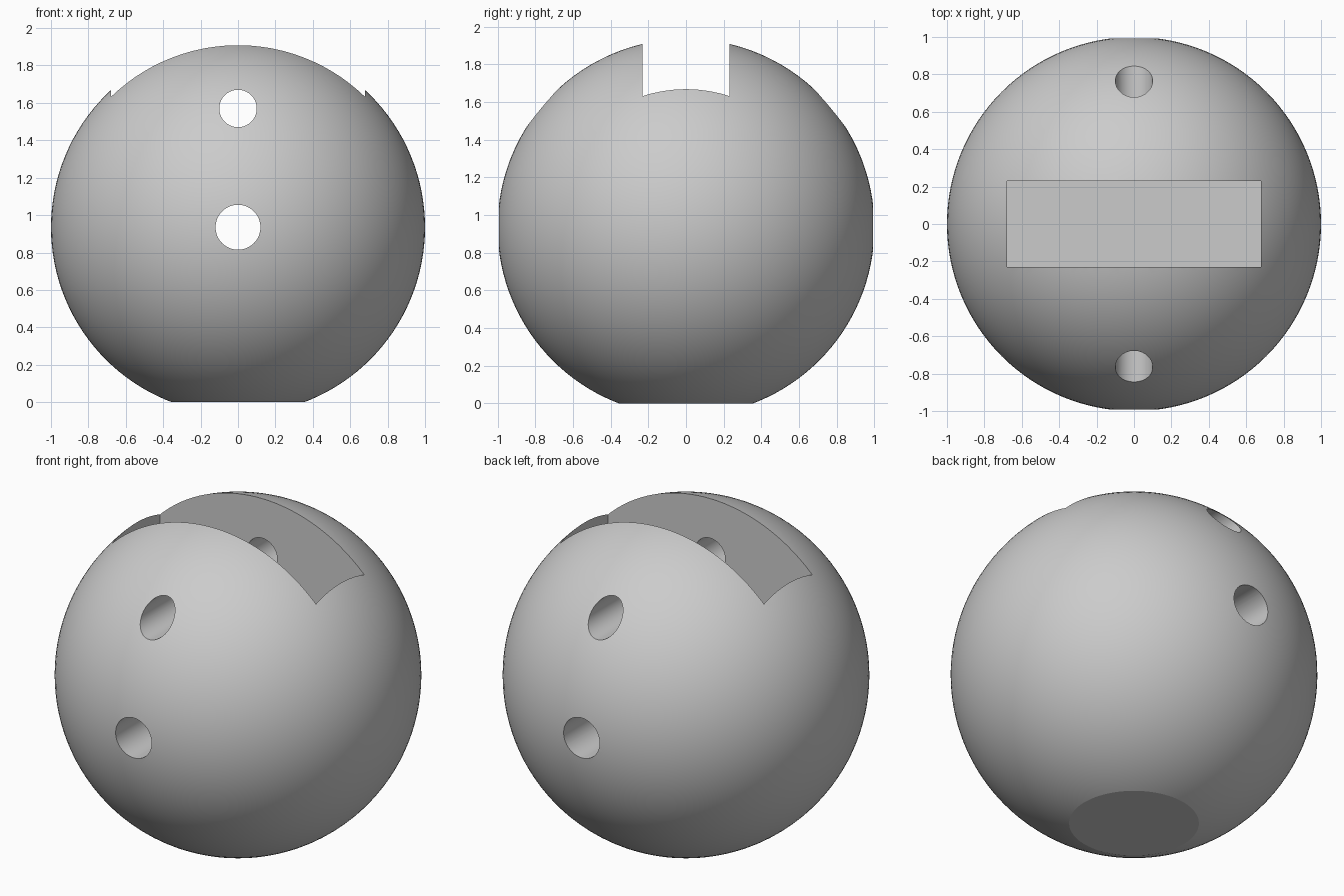
import bpy, bmesh, math
from mathutils import Matrix, Vector

if "Cube" in bpy.data.objects:
    bpy.data.objects.remove(bpy.data.objects["Cube"])

CENTRE_Z = 0.935      # height of the ball centre
SLOT = (1.36, 0.46)   # slot length and width
SLOT_FLOOR = 1.22
HOLES = [(0.935, 0.12), (1.57, 0.10)]   # height, radius


def make_object(name, bm):
    mesh = bpy.data.meshes.new(name)
    bm.to_mesh(mesh)
    bm.free()
    obj = bpy.data.objects.new(name, mesh)
    bpy.context.collection.objects.link(obj)
    return obj


grey = bpy.data.materials.new("light_grey")
grey.diffuse_color = (0.6, 0.6, 0.6, 1)
grey.use_nodes = True
grey.node_tree.nodes["Principled BSDF"].inputs["Base Color"].default_value = grey.diffuse_color

# Ball, sliced flat at the base
bm = bmesh.new()
bmesh.ops.create_uvsphere(bm, u_segments=128, v_segments=64, radius=1,
                          matrix=Matrix.Translation((0, 0, CENTRE_Z)))
cut = bmesh.ops.bisect_plane(bm, geom=bm.verts[:] + bm.edges[:] + bm.faces[:],
                             plane_co=(0, 0, 0), plane_no=(0, 0, 1),
                             clear_inner=True)
rim = [e for e in cut["geom_cut"] if isinstance(e, bmesh.types.BMEdge)]
bmesh.ops.holes_fill(bm, edges=rim, sides=0)
bmesh.ops.recalc_face_normals(bm, faces=bm.faces[:])
ball = make_object("ball", bm)
ball.data.materials.append(grey)

# Slot cutter, open at the top
cutters = []
bm = bmesh.new()
height = 2.2 - SLOT_FLOOR
bmesh.ops.create_cube(bm, size=1, matrix=Matrix.Translation(
    (0, 0, SLOT_FLOOR + height / 2)) @ Matrix.Diagonal((*SLOT, height, 1)))
cutters.append(make_object("slot_cutter", bm))

# Round holes running front to back
for z, radius in HOLES:
    bm = bmesh.new()
    bmesh.ops.create_cone(bm, cap_ends=True, segments=64, radius1=radius,
                          radius2=radius, depth=2.4,
                          matrix=Matrix.Translation((0, 0, z))
                          @ Matrix.Rotation(math.pi / 2, 4, 'X'))
    cutters.append(make_object("hole_cutter", bm))

for cutter in cutters:
    cutter.data.materials.append(grey)
    cutter.hide_render = True
    mod = ball.modifiers.new(cutter.name, 'BOOLEAN')
    mod.operation = 'DIFFERENCE'
    mod.solver = 'EXACT'
    mod.object = cutter

# Bake the cuts, then smooth the round surfaces
depsgraph = bpy.context.evaluated_depsgraph_get()
result = bpy.data.meshes.new_from_object(ball.evaluated_get(depsgraph))
ball.modifiers.clear()
ball.data = result
for cutter in cutters:
    bpy.data.objects.remove(cutter)

bpy.ops.object.select_all(action='DESELECT')
ball.select_set(True)
bpy.context.view_layer.objects.active = ball
bpy.ops.object.shade_smooth_by_angle(angle=math.radians(20))
